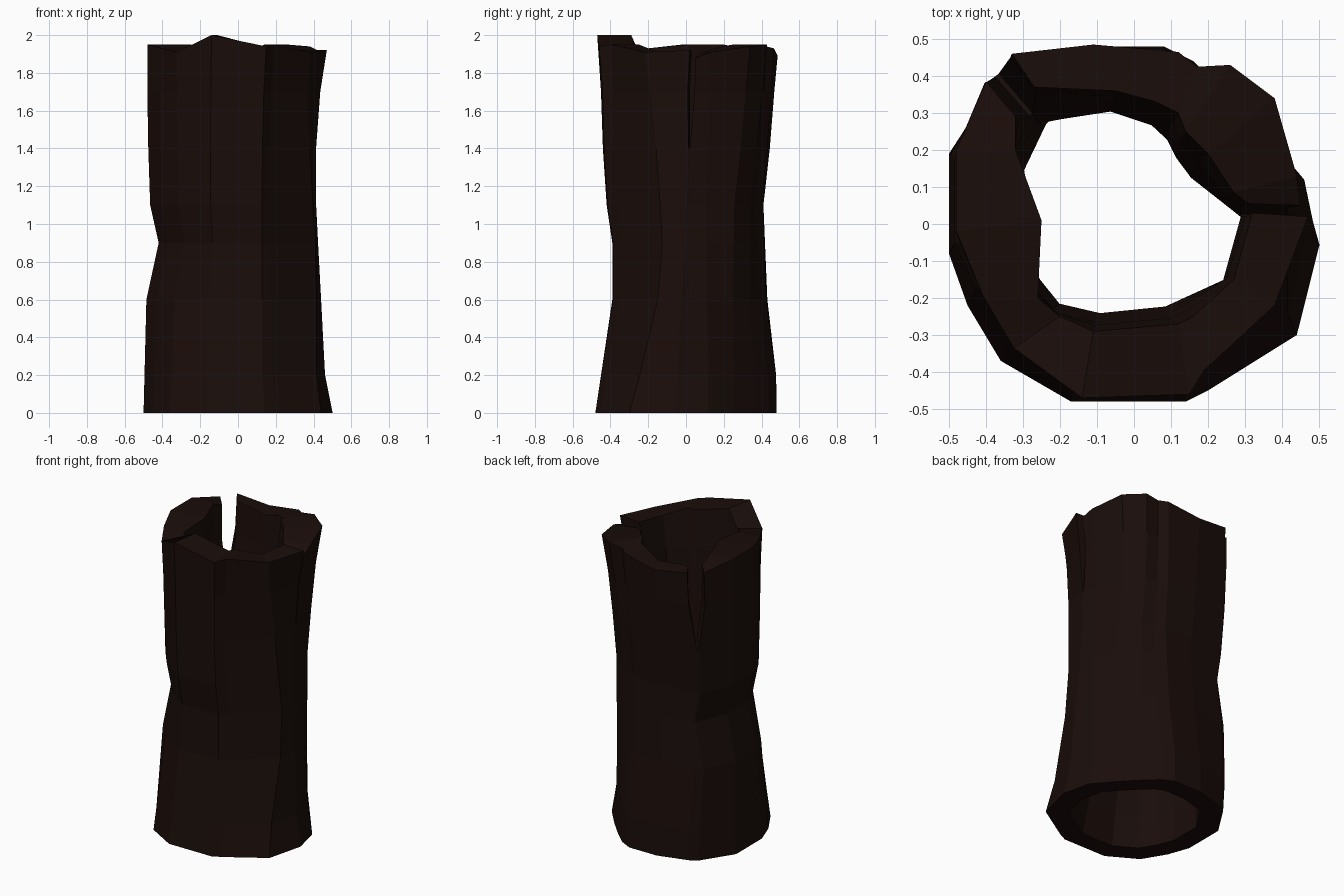
import bpy, bmesh, math
from mathutils import Vector

if "Cube" in bpy.data.objects:
    bpy.data.objects.remove(bpy.data.objects["Cube"])

# Wall columns, counter-clockwise: foot xy, rim outer xy, rim inner xy, rim height
COLS = [
    (.48, .02, .45, .05, .31, .055, 1.88),
    (.46, .12, .44, .13, .27, .085, 1.91),
    (.35, .25, .38, .34, .20, .19, 1.94),
    (.25, .355, .26, .43, .14, .25, 1.95),
    (.16, .44, .17, .425, .12, .30, 1.94),
    (.08, .48, .12, .465, .06, .33, 1.93),
    (-.12, .48, -.11, .485, -.05, .36, 1.89),
    (-.31, .43, -.33, .46, -.27, .37, 1.92),
    (-.38, .385, -.40, .385, -.32, .29, 1.91),
    (-.50, .19, -.48, .20, -.32, .20, 1.95),
    (-.50, -.08, -.48, -.02, -.25, .01, 1.95),
    (-.45, -.22, -.41, -.19, -.26, -.20, 1.93),
    (-.36, -.37, -.325, -.335, -.20, -.25, 1.91),
    (-.17, -.48, -.14, -.47, -.11, -.29, 2.0),
    (.14, -.48, .15, -.46, .12, -.27, 1.94),
    (.20, -.45, .19, -.395, .16, -.25, 1.95),
    (.44, -.30, .38, -.22, .27, -.15, 1.91),
    (.505, -.07, .47, .02, .32, .03, 1.92),
]
# Silhouette half-widths up the trunk
LEVELS = [0, .2, .6, .9, 1.1, 1.4, 1.7, None]
LEFT = [.50, .495, .485, .42, .465, .475, .48, .48]
RIGHT = [.50, .46, .44, .43, .42, .42, .435, .47]
FRONT = [.48, .45, .39, .39, .42, .44, .45, .47]
BACK = [.48, .475, .425, .41, .40, .43, .45, .465]
SPLITS, SPLIT_LEVEL = (7, 17), 5
# Outward push of single columns at mid height, and thicker wall inside
PUSH = {16: (.045, .09), 12: (.01, .01), 2: (.01, .0), 7: (-.025, .025), 8: (-.025, .025)}
THICKEN = {1: .88, 2: .78, 3: .82, 4: .86, 5: .92, 13: .9, 14: .86, 15: .86, 16: .95}
N, M = len(COLS), len(LEVELS)


def bulge(p, t, j):
    """Scale a point so the trunk follows the silhouette at level j."""
    def ratio(s):
        return s[j] / (s[0] + (s[-1] - s[0]) * t)
    return Vector((p.x * ratio(RIGHT if p.x > 0 else LEFT),
                   p.y * ratio(BACK if p.y > 0 else FRONT)))


outer, inner = [], []
for i, (bx, by, tx, ty, ix, iy, zt) in enumerate(COLS):
    foot, rim, lip = Vector((bx, by)), Vector((tx, ty)), Vector((ix, iy))
    push = Vector(PUSH.get(i, (0, 0)))
    oc, ic = [], []
    for j, z in enumerate(LEVELS):
        z = zt if z is None else z
        t = z / zt
        mid = math.sin(math.pi * t)
        up = Vector((0, 0, z))
        oc.append((bulge(foot.lerp(rim, t), t, j) + push * mid).to_3d() + up)
        thin = 1 - (1 - THICKEN.get(i, 1)) * mid
        ic.append((bulge((foot * .74).lerp(lip, t), t, j) * thin).to_3d() + up)
    outer.append(oc)
    inner.append(ic)

# Pinch the columns beside each split so it tapers to a point
for a in SPLITS:
    b = (a + 1) % N
    for grid in (outer, inner):
        for j in range(SPLIT_LEVEL + 1):
            mid = (grid[a][j] + grid[b][j]) / 2
            k = .85 if j > 2 else .3
            grid[a][j] = grid[a][j].lerp(mid, k)
            grid[b][j] = grid[b][j].lerp(mid, k)

bm = bmesh.new()
ov = [[bm.verts.new(p) for p in c] for c in outer]
iv = [[bm.verts.new(p) for p in c] for c in inner]


def strip(a, j, b, k):
    """Face through the wall thickness between two grid points."""
    bm.faces.new((ov[a][j], ov[b][k], iv[b][k], iv[a][j]))


for a in range(N):
    b = (a + 1) % N
    top = SPLIT_LEVEL if a in SPLITS else M - 1
    for j in range(top):
        for g in (ov, iv):
            bm.faces.new((g[a][j], g[b][j], g[b][j + 1], g[a][j + 1]))
    strip(a, 0, b, 0)
    strip(a, top, b, top)
    # Side walls of the splits
    if a in SPLITS:
        for j in range(top, M - 1):
            strip(a, j, a, j + 1)
            strip(b, j, b, j + 1)

bmesh.ops.recalc_face_normals(bm, faces=bm.faces)
mesh = bpy.data.meshes.new("hollow_trunk")
bm.to_mesh(mesh)
bm.free()
trunk = bpy.data.objects.new("hollow_trunk", mesh)
bpy.context.collection.objects.link(trunk)

# Dark bark
bark = bpy.data.materials.new("dark_bark")
bark.diffuse_color = (.010, .004, .003, 1)
bark.use_nodes = True
bark.node_tree.nodes["Principled BSDF"].inputs["Base Color"].default_value = bark.diffuse_color
mesh.materials.append(bark)
